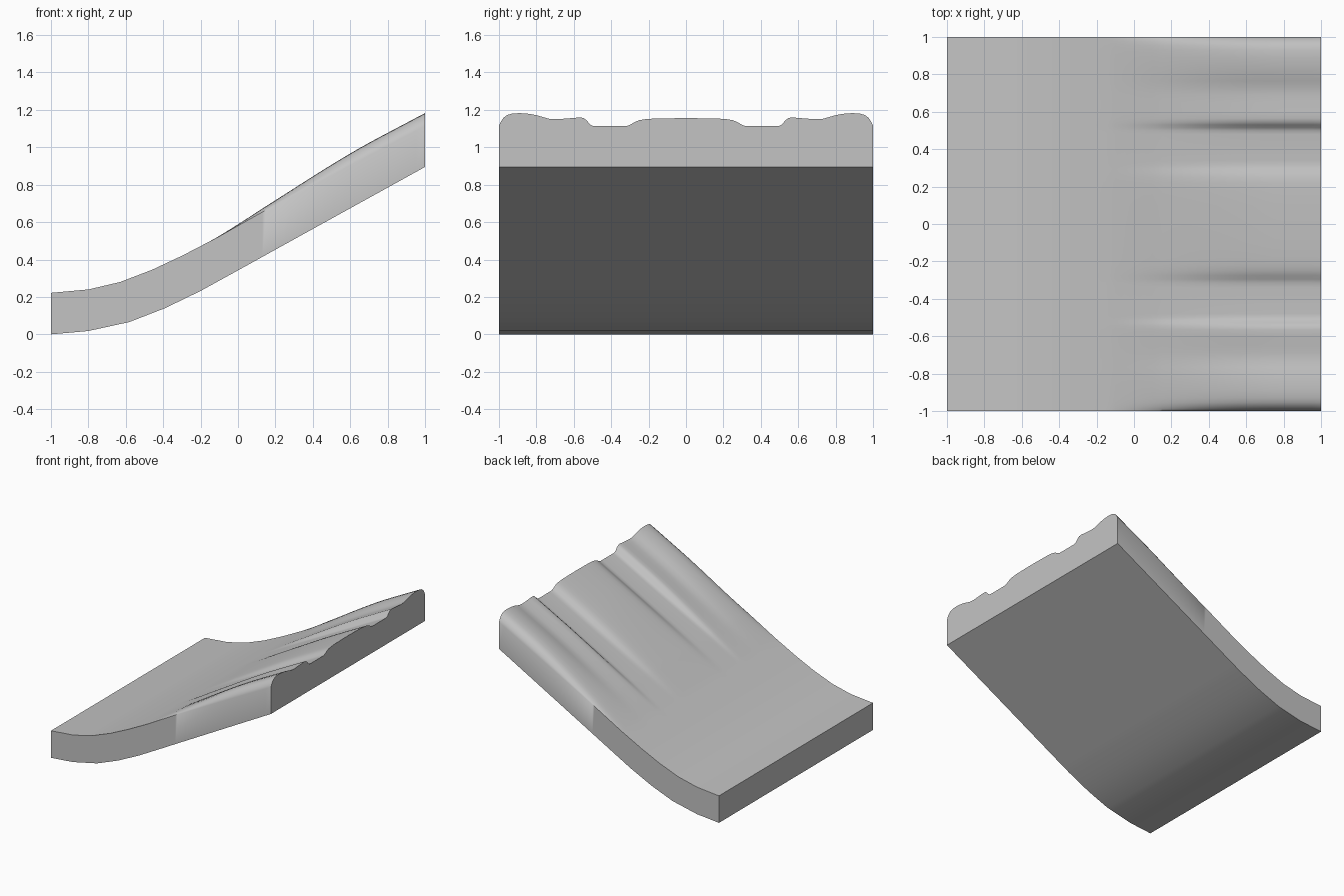
import bpy, bmesh, math

if "Cube" in bpy.data.objects:
    bpy.data.objects.remove(bpy.data.objects["Cube"])

# side profiles (x, z) of the curved slab
BOTTOM = [(-1, 0), (-0.8, 0.018), (-0.58, 0.066), (-0.39, 0.14), (-0.2, 0.232),
          (0, 0.342), (0.2, 0.453), (1, 0.895)]
TOP = [(-1, 0.222), (-0.8, 0.24), (-0.63, 0.28), (-0.46, 0.345), (-0.3, 0.42),
       (-0.12, 0.513), (0.13, 0.653), (1, 1.113)]
# mirrored relief of the upper end (distance from middle, height above slab)
RELIEF = [(0, .043), (.1, .042), (.18, .040), (.22, .037), (.25, .032), (.275, .022),
          (.295, .009), (.315, .001), (.34, 0), (.48, 0), (.5, .002), (.515, .011),
          (.53, .030), (.545, .042), (.565, .047), (.6, .044), (.65, .040), (.69, .037),
          (.73, .039), (.765, .049), (.8, .059), (.84, .066), (.89, .070), (.93, .067),
          (.955, .060), (.975, .046), (.99, .024), (1, .002)]


def lerp(points, v):
    for (a, za), (b, zb) in zip(points, points[1:]):
        if v <= b:
            return za + (zb - za) * (v - a) / (b - a)
    return points[-1][1]


def fade(x):
    # relief grows out of the smooth lower half
    t = min(1, max(0, (x + 0.2) / 0.95))
    return t * t * (3 - 2 * t)


xs = sorted({p[0] for p in BOTTOM + TOP} | {round(-0.15 + i * 0.05, 2) for i in range(23)})
ys = sorted({s * p[0] for p in RELIEF for s in (-1, 1)})

# ramp: relief top, plain bottom, closed sides and ends
bm = bmesh.new()
top = [[bm.verts.new((x, y, lerp(TOP, x) + lerp(RELIEF, abs(y)) * fade(x))) for y in ys]
       for x in xs]
bot = [[bm.verts.new((x, y, lerp(BOTTOM, x))) for y in (-1, 1)] for x in xs]
for i in range(len(xs) - 1):
    for j in range(len(ys) - 1):
        bm.faces.new((top[i][j], top[i + 1][j], top[i + 1][j + 1], top[i][j + 1]))
    bm.faces.new((bot[i][0], bot[i][1], bot[i + 1][1], bot[i + 1][0]))
    bm.faces.new((bot[i][0], bot[i + 1][0], top[i + 1][0], top[i][0]))
    bm.faces.new((bot[i + 1][1], bot[i][1], top[i][-1], top[i + 1][-1]))
bm.faces.new([bot[0][1], bot[0][0]] + top[0])
bm.faces.new([bot[-1][0], bot[-1][1]] + top[-1][::-1])
bmesh.ops.recalc_face_normals(bm, faces=bm.faces)

mesh = bpy.data.meshes.new("ramp")
bm.to_mesh(mesh)
bm.free()
ramp = bpy.data.objects.new("ramp", mesh)
bpy.context.collection.objects.link(ramp)

# single plain grey
grey = bpy.data.materials.new("plain grey")
grey.diffuse_color = (0.55, 0.55, 0.55, 1)
grey.use_nodes = True
grey.node_tree.nodes["Principled BSDF"].inputs["Base Color"].default_value = grey.diffuse_color
mesh.materials.append(grey)

bpy.context.view_layer.objects.active = ramp
ramp.select_set(True)
bpy.ops.object.shade_smooth_by_angle(angle=math.radians(60))
